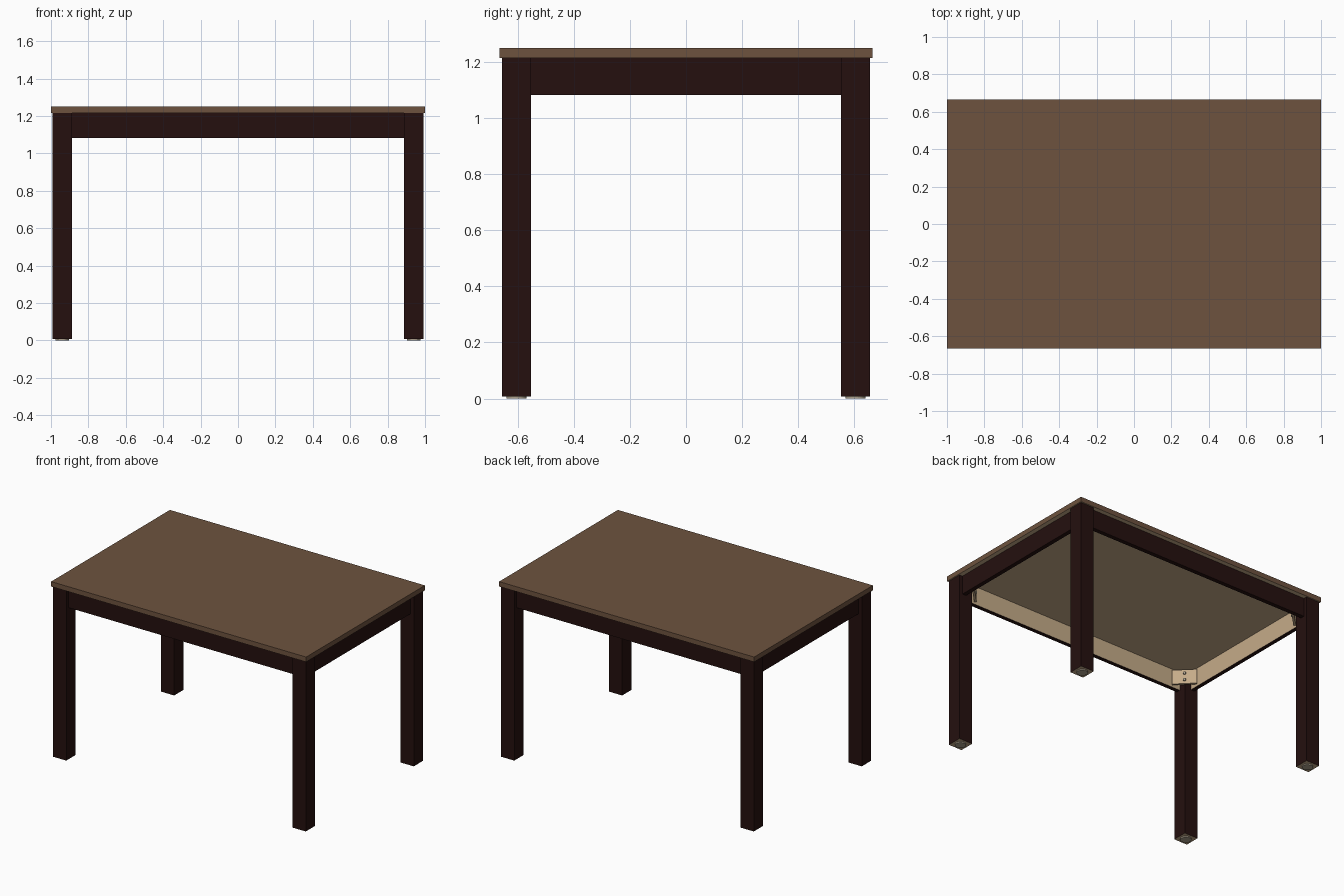
import bpy
import bmesh
from math import radians, atan2
from mathutils import Matrix, Vector

cube = bpy.data.objects.get("Cube")
if cube:
    bpy.data.objects.remove(cube, do_unlink=True)


def material(name, colour):
    m = bpy.data.materials.new(name)
    m.use_nodes = True
    rgba = (*colour, 1)
    m.diffuse_color = rgba
    m.node_tree.nodes["Principled BSDF"].inputs["Base Color"].default_value = rgba
    return m


BROWN = material("brown_wood", (0.155, 0.086, 0.049))
DARK = material("dark_stain", (0.018, 0.005, 0.0045))
RAW = material("raw_wood", (0.56, 0.41, 0.25))
PAD = material("felt_pad", (0.42, 0.36, 0.27))


def finish(name, bm, mats, rule=None):
    """Turn a bmesh into an object; rule picks a material slot per face."""
    bm.normal_update()
    if rule:
        for f in bm.faces:
            f.material_index = rule(f)
    mesh = bpy.data.meshes.new(name)
    bm.to_mesh(mesh)
    bm.free()
    for m in mats:
        mesh.materials.append(m)
    obj = bpy.data.objects.new(name, mesh)
    bpy.context.collection.objects.link(obj)
    return obj


def box(name, low, high, mats, rule=None, turn=0):
    low, high = Vector(low), Vector(high)
    size = high - low
    bm = bmesh.new()
    bmesh.ops.create_cube(bm, size=1, matrix=Matrix.LocRotScale(
        (low + high) / 2, Matrix.Rotation(turn, 3, "Z"), size))
    return finish(name, bm, mats, rule)


HALF_X, HALF_Y = 1.0, 0.665
TOP, UNDER = 1.25, 1.215
LEG, GAP, FOOT = 0.105, 0.008, 0.008
APRON_LOW, RECESS, THICK = 1.083, 0.025, 0.03
OUT_X, OUT_Y = HALF_X - GAP, HALF_Y - GAP


def underside(f):
    return 1 if f.normal.z < -0.9 else 0


# Table top, unfinished below
box("table_top", (-HALF_X, -HALF_Y, UNDER), (HALF_X, HALF_Y, TOP),
    [BROWN, RAW], underside)

for sy, depth in ((-1, "front"), (1, "back")):
    for sx, side in ((-1, "right"), (1, "left")):
        label = f"{depth}_{side}"
        cx, cy = sx * (OUT_X - LEG / 2), sy * (OUT_Y - LEG / 2)
        # Square leg
        box(f"{label}_leg", (cx - LEG / 2, cy - LEG / 2, FOOT),
            (cx + LEG / 2, cy + LEG / 2, UNDER), [DARK, RAW], underside)
        # Round glide under the leg
        bm = bmesh.new()
        bmesh.ops.create_cone(bm, cap_ends=True, segments=24, radius1=0.036,
                              radius2=0.036, depth=FOOT,
                              matrix=Matrix.Translation((cx, cy, FOOT / 2)))
        finish(f"{label}_glide", bm, [PAD])
        # Diagonal corner brace behind the leg
        bx, by = cx - sx * 0.063, cy - sy * 0.063
        turn = atan2(sy, sx) + radians(90)
        box(f"{label}_brace", (bx - 0.08, by - 0.008, APRON_LOW + 0.015),
            (bx + 0.08, by + 0.008, UNDER - 0.015), [RAW], turn=turn)
        # Two bolts through the brace
        inward = Vector((-sx, -sy, 0)).normalized()
        for z in (APRON_LOW + 0.042, UNDER - 0.042):
            bm = bmesh.new()
            place = Matrix.Translation(Vector((bx, by, z)) + inward * 0.011)
            spin = inward.to_track_quat("Z", "Y").to_matrix().to_4x4()
            bmesh.ops.create_cone(bm, cap_ends=True, segments=6, radius1=0.01,
                                  radius2=0.01, depth=0.012, matrix=place @ spin)
            finish(f"{label}_brace_bolt", bm, [PAD])

# Aprons between the legs, stained outside and raw inside
reach_x, reach_y = OUT_X - LEG, OUT_Y - LEG
for s, depth, side in ((-1, "front", "right"), (1, "back", "left")):
    y = sorted((s * (OUT_Y - RECESS), s * (OUT_Y - RECESS - THICK)))
    box(f"{depth}_apron", (-reach_x, y[0], APRON_LOW), (reach_x, y[1], UNDER),
        [DARK, RAW], lambda f: int(f.normal.y * s < -0.9))
    x = sorted((s * (OUT_X - RECESS), s * (OUT_X - RECESS - THICK)))
    box(f"{side}_apron", (x[0], -reach_y, APRON_LOW), (x[1], reach_y, UNDER),
        [DARK, RAW], lambda f: int(f.normal.x * s < -0.9))
